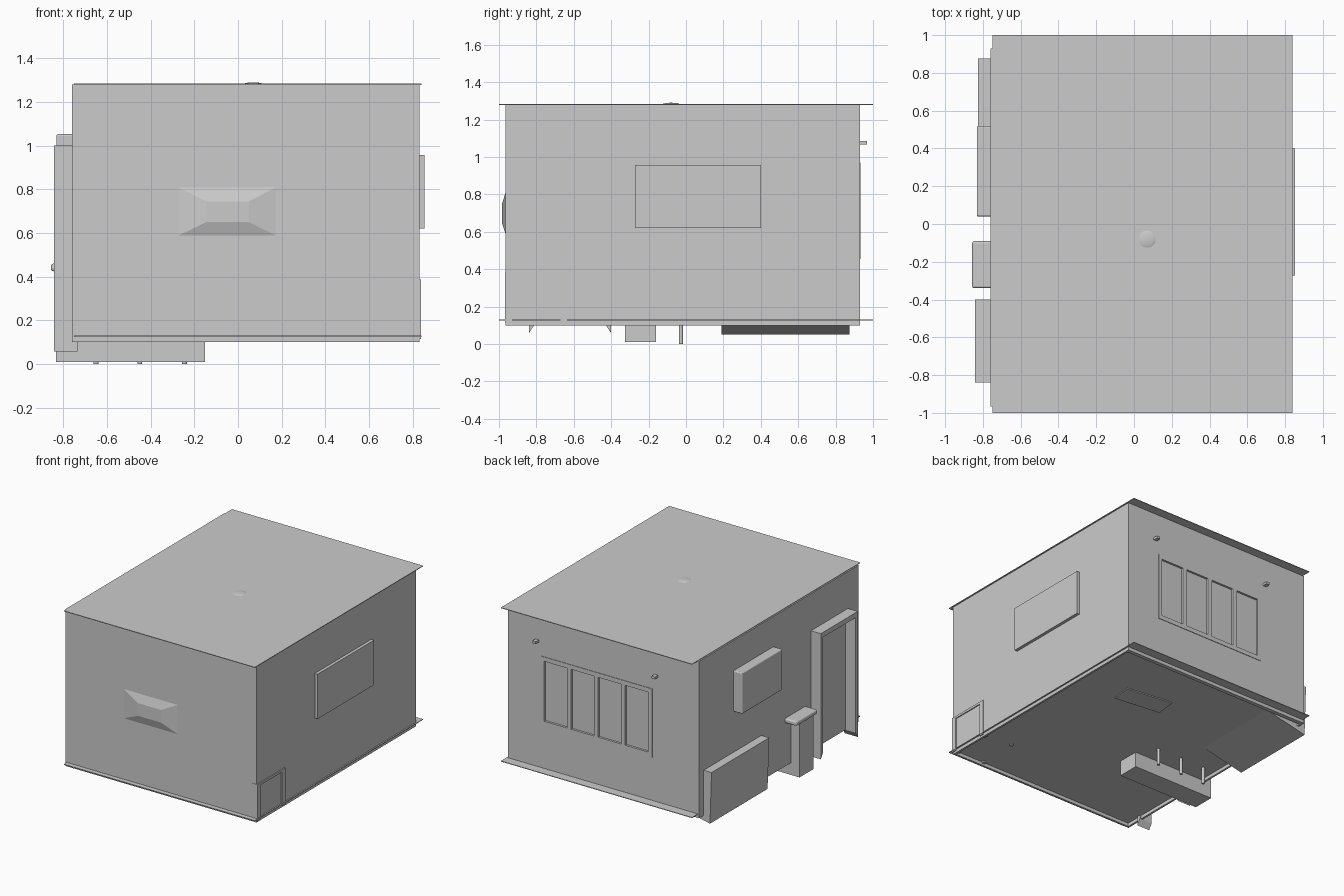
import bpy, bmesh, math
from mathutils import Vector

if "Cube" in bpy.data.objects:
    bpy.data.objects.remove(bpy.data.objects["Cube"])


def finish(bm, name):
    bmesh.ops.recalc_face_normals(bm, faces=bm.faces)
    me = bpy.data.meshes.new(name)
    bm.to_mesh(me)
    bm.free()
    ob = bpy.data.objects.new(name, me)
    bpy.context.collection.objects.link(ob)
    return ob


def box(name, x, y, z, bevel=0.0, turn=0.0):
    """Box from (min, max) pairs."""
    bm = bmesh.new()
    bmesh.ops.create_cube(bm, size=1)
    for v in bm.verts:
        v.co = Vector(((x[1] - x[0]) * v.co.x, (y[1] - y[0]) * v.co.y, (z[1] - z[0]) * v.co.z))
    ob = finish(bm, name)
    ob.location = (sum(x) / 2, sum(y) / 2, sum(z) / 2)
    ob.rotation_euler.z = turn
    if bevel:
        m = ob.modifiers.new("bevel", 'BEVEL')
        m.width, m.segments = bevel, 3
    return ob


def prism(name, pts, axis, lo, hi):
    """Extrude a 2D profile along x (profile y,z) or y (profile x,z)."""
    bm = bmesh.new()
    vs = [bm.verts.new((lo, a, b) if axis == 'x' else (a, lo, b)) for a, b in pts]
    f = bm.faces.new(vs)
    r = bmesh.ops.extrude_face_region(bm, geom=[f])
    d = (hi - lo, 0, 0) if axis == 'x' else (0, hi - lo, 0)
    bmesh.ops.translate(bm, vec=d, verts=[v for v in r['geom'] if isinstance(v, bmesh.types.BMVert)])
    return finish(bm, name)


def cyl(name, loc, r, depth, sides=16, rot=(0, 0, 0)):
    bm = bmesh.new()
    bmesh.ops.create_cone(bm, cap_ends=True, segments=sides, radius1=r, radius2=r, depth=depth)
    ob = finish(bm, name)
    ob.location, ob.rotation_euler = loc, rot
    return ob


# Room shell: four walls, with floor and ceiling sheets overhanging front and back
W = (0.10, 1.28)
box("left_wall", (-0.76, -0.745), (-0.965, 0.93), W)
box("right_wall", (0.815, 0.83), (-0.965, 0.93), W)
box("front_wall", (-0.76, 0.83), (-0.965, -0.95), W)
back = box("back_wall", (-0.76, 0.83), (0.90, 0.93), W)
box("floor", (-0.75, 0.84), (-1, 1), (0.125, 0.13))
box("ceiling", (-0.75, 0.84), (-1, 1), (1.279, 1.284))

# Back window: raised frame with four recessed panes
frame = box("back_window_frame", (-0.371, 0.556), (0.91, 0.934), (0.454, 0.97))
for i in range(4):
    x0 = -0.338 + i * 0.2253
    c = box("pane_cutter", (x0, x0 + 0.19), (0.918, 0.98), (0.487, 0.937))
    c.hide_render = True
    c.hide_set(True)
    for ob in (back, frame):
        m = ob.modifiers.new("pane", 'BOOLEAN')
        m.operation, m.object, m.solver = 'DIFFERENCE', c, 'EXACT'
# Curtain rod brackets
for x in (-0.404, 0.588):
    box("rod_bracket", (x - 0.014, x + 0.014), (0.92, 0.967), (1.067, 1.085))

# Front bump: shallow tapered hood
bm = bmesh.new()
rings = []
for x0, x1, z0, z1, y in ((-0.285, 0.185, 0.583, 0.815, -0.963), (-0.145, 0.05, 0.65, 0.745, -0.985)):
    rings.append([bm.verts.new(p) for p in ((x0, y, z0), (x1, y, z0), (x1, y, z1), (x0, y, z1))])
bm.faces.new(rings[0])
bm.faces.new(rings[1])
for i in range(4):
    j = (i + 1) % 4
    bm.faces.new((rings[0][i], rings[0][j], rings[1][j], rings[1][i]))
finish(bm, "front_hood")

# Right side: picture panel and low fireplace surround
box("right_picture", (0.80, 0.853), (-0.272, 0.40), (0.62, 0.957))
prism("fireplace_surround", [(-0.967, 0.115), (-0.967, 0.387), (-0.635, 0.387), (-0.635, 0.115),
                             (-0.672, 0.115), (-0.672, 0.37), (-0.93, 0.37), (-0.93, 0.115)], 'x', 0.79, 0.838)

# Left side: picture, sofa, door frame
box("left_picture", (-0.832, -0.73), (0.04, 0.52), (0.745, 1.053), bevel=0.008)
prism("sofa", [(-0.812, 0.052), (-0.825, 0.44), (-0.72, 0.44), (-0.68, 0.28), (-0.40, 0.28), (-0.40, 0.14)],
      'y', 0.19, 0.875)
prism("door_frame", [(-0.84, 0.057), (-0.84, 1.002), (-0.40, 1.002), (-0.40, 0.057), (-0.428, 0.10),
                     (-0.428, 0.965), (-0.812, 0.965), (-0.812, 0.10)], 'x', -0.842, -0.735)

# Bar counter through the left wall, with stools
box("counter_base", (-0.833, -0.15), (-0.325, -0.16), (0.01, 0.43))
box("counter_top", (-0.857, -0.13), (-0.34, -0.09), (0.425, 0.46), bevel=0.012)
for x in (-0.65, -0.45, -0.245):
    cyl("stool_leg", (x, -0.027, 0.15), 0.011, 0.30)
    cyl("stool_seat", (x, -0.027, 0.31), 0.06, 0.03)

# Low table and small feet showing under the floor
box("low_table", (0.09, 0.46), (0.35, 0.51), (0.118, 0.24), turn=math.radians(-7))
for x, y in ((0.58, -0.63), (0.57, -0.94)):
    cyl("small_foot", (x, y, 0.13), 0.014, 0.03)

# Ceiling lamp, barely breaking through the roof
bm = bmesh.new()
bmesh.ops.create_uvsphere(bm, u_segments=24, v_segments=12, radius=1)
lamp = finish(bm, "ceiling_lamp")
lamp.scale = (0.052, 0.052, 0.012)
lamp.location = (0.07, -0.08, 1.278)
for p in lamp.data.polygons:
    p.use_smooth = True
